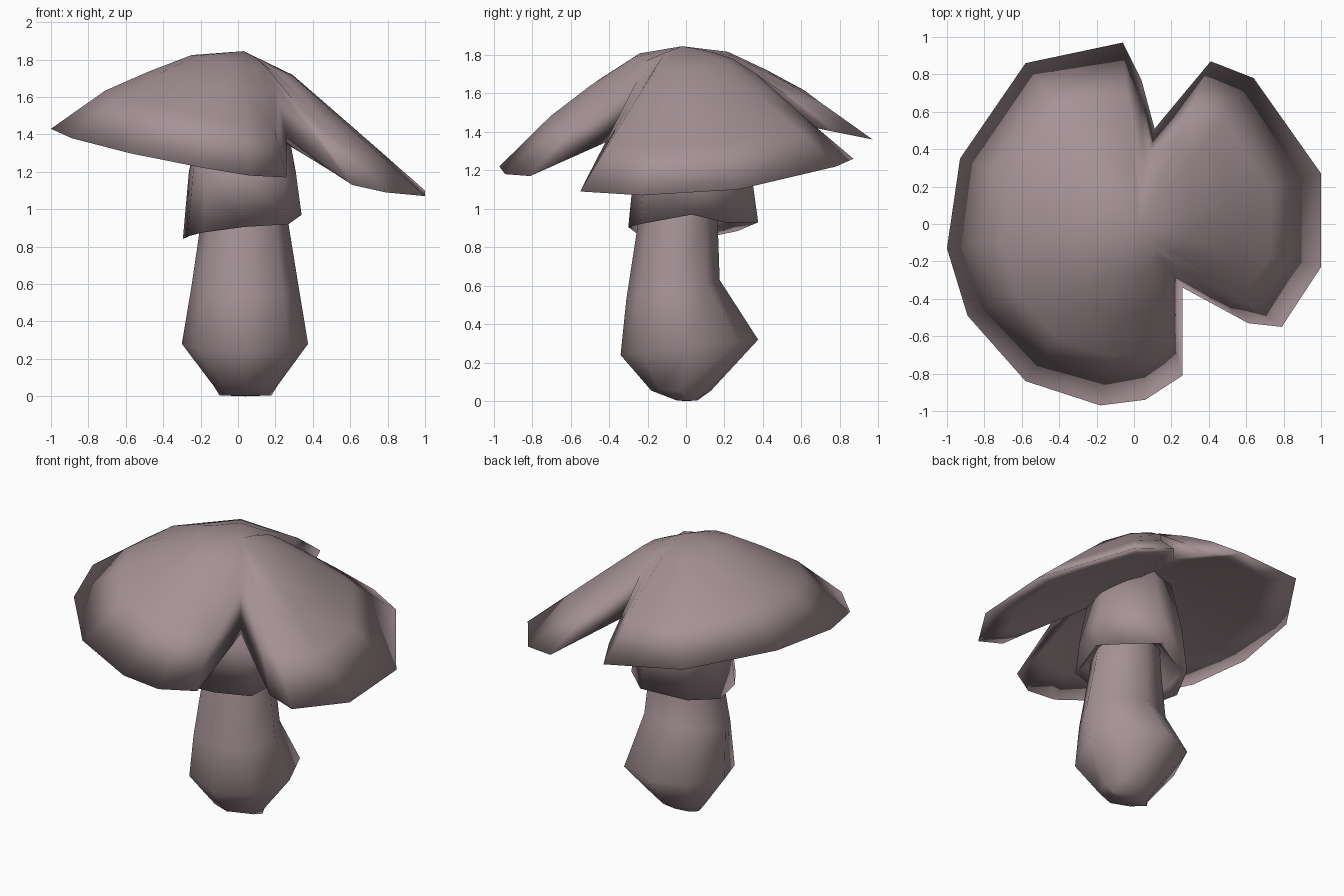
import bpy, bmesh, math
from mathutils import Vector

if "Cube" in bpy.data.objects:
    bpy.data.objects.remove(bpy.data.objects["Cube"])

flesh = bpy.data.materials.new("dusty_mauve")
flesh.diffuse_color = (0.38, 0.29, 0.305, 1)
flesh.use_nodes = True
flesh.node_tree.nodes["Principled BSDF"].inputs["Base Color"].default_value = flesh.diffuse_color


def loft(name, rings):
    """Closed smooth mesh through rings; a one-point ring makes a pole."""
    bm = bmesh.new()
    loops = [[bm.verts.new(p) for p in ring] for ring in rings]
    n = max(len(r) for r in loops)
    for a, b in zip(loops, loops[1:]):
        for i in range(n):
            j = (i + 1) % n
            if len(a) == 1:
                bm.faces.new((a[0], b[i], b[j]))
            elif len(b) == 1:
                bm.faces.new((a[i], a[j], b[0]))
            else:
                bm.faces.new((a[i], a[j], b[j], b[i]))
    bmesh.ops.recalc_face_normals(bm, faces=bm.faces)
    for f in bm.faces:
        f.smooth = True
    me = bpy.data.meshes.new(name)
    bm.to_mesh(me)
    bm.free()
    me.materials.append(flesh)
    ob = bpy.data.objects.new(name, me)
    bpy.context.collection.objects.link(ob)
    return ob


def oval(z, x0, x1, y0, y1, tilt=0.0, n=8):
    """Ring given by its x and y extents, tilted up towards the back."""
    cx, cy, rx, ry = (x0 + x1) / 2, (y0 + y1) / 2, (x1 - x0) / 2, (y1 - y0) / 2
    pts = []
    for i in range(n):
        a = 2 * math.pi * i / n
        pts.append(Vector((cx + rx * math.cos(a), cy + ry * math.sin(a), z + tilt * math.sin(a))))
    return pts


# stem with bulbous foot
loft("stem", [
    [Vector((0.04, 0, 0))],
    oval(0.005, -0.10, 0.18, -0.05, 0.06),
    oval(0.055, -0.13, 0.21, -0.18, 0.13),
    oval(0.28, -0.30, 0.375, -0.34, 0.375, 0.04),
    oval(0.58, -0.25, 0.325, -0.31, 0.175, 0.05),
    oval(0.92, -0.20, 0.27, -0.25, 0.165),
    oval(1.42, -0.15, 0.21, -0.18, 0.15),
    [Vector((0.03, 0, 1.45))],
])

# skirt hanging around the stem, uneven lower edge
hem = [Vector(p) for p in (
    (-0.295, 0.06, 0.84), (-0.27, -0.14, 0.855), (-0.19, -0.26, 0.875),
    (0.03, -0.30, 0.905), (0.27, -0.24, 0.92), (0.34, 0.03, 0.97),
    (0.27, 0.20, 0.93), (0.08, 0.375, 0.93), (-0.20, 0.27, 0.885))]
axis = Vector((0.03, 0.0, 0))


def shrink(p, s, z):
    q = axis + (p - axis) * s
    q.z = z
    return q


loft("skirt", [
    [Vector((0.03, 0, 1.52))],
    [shrink(p, 0.72, 1.50) for p in hem],
    [shrink(p, 0.90, 1.20) for p in hem],
    hem,
    [shrink(p, 0.80, p.z + 0.05) for p in hem],
    [shrink(p, 0.55, 1.08) for p in hem],
    [Vector((0.03, 0, 1.08))],
])

# cap rim: large left lobe and drooping right lobe with two notches
rim = [Vector(p) for p in (
    (0.11, 0.51, 1.46), (0.04, 0.77, 1.40), (-0.06, 0.97, 1.36),
    (-0.58, 0.86, 1.42), (-0.93, 0.35, 1.45), (-1.0, -0.13, 1.43),
    (-0.89, -0.49, 1.38), (-0.58, -0.84, 1.30), (-0.18, -0.97, 1.22),
    (0.06, -0.94, 1.18), (0.26, -0.81, 1.17), (0.26, -0.34, 1.38),
    (0.61, -0.53, 1.13), (0.79, -0.55, 1.09), (1.0, -0.23, 1.07),
    (1.0, 0.27, 1.10), (0.64, 0.78, 1.22), (0.41, 0.87, 1.26))]
notches = (0, 11)
apex = Vector((0.03, -0.02, 1.845))
roof = Vector((0.03, 0.0, 1.51))


def spoke_ring(centre, t, left, middle, right, notch):
    """Ring at fraction t to the rim; height drop depends on the side of the cap."""
    pts = []
    for i, p in enumerate(rim):
        q = centre.lerp(p, t)
        side = max(-1.0, min(1.0, p.x / 0.85))
        d = middle + (right - middle) * side if side > 0 else middle + (middle - left) * side
        if i in notches:
            d = notch
        q.z = centre.z + (p.z - centre.z) * d
        pts.append(q)
    return pts


loft("cap", [
    [apex],
    spoke_ring(apex, 0.27, 0.05, 0.11, 0.17, 0.07),
    spoke_ring(apex, 0.50, 0.27, 0.34, 0.43, 0.17),
    spoke_ring(apex, 0.72, 0.51, 0.60, 0.68, 0.37),
    rim,
    spoke_ring(roof, 0.80, 0.66, 0.70, 0.84, 0.70),
    spoke_ring(roof, 0.40, 0.22, 0.25, 0.50, 0.25),
    [roof],
])
